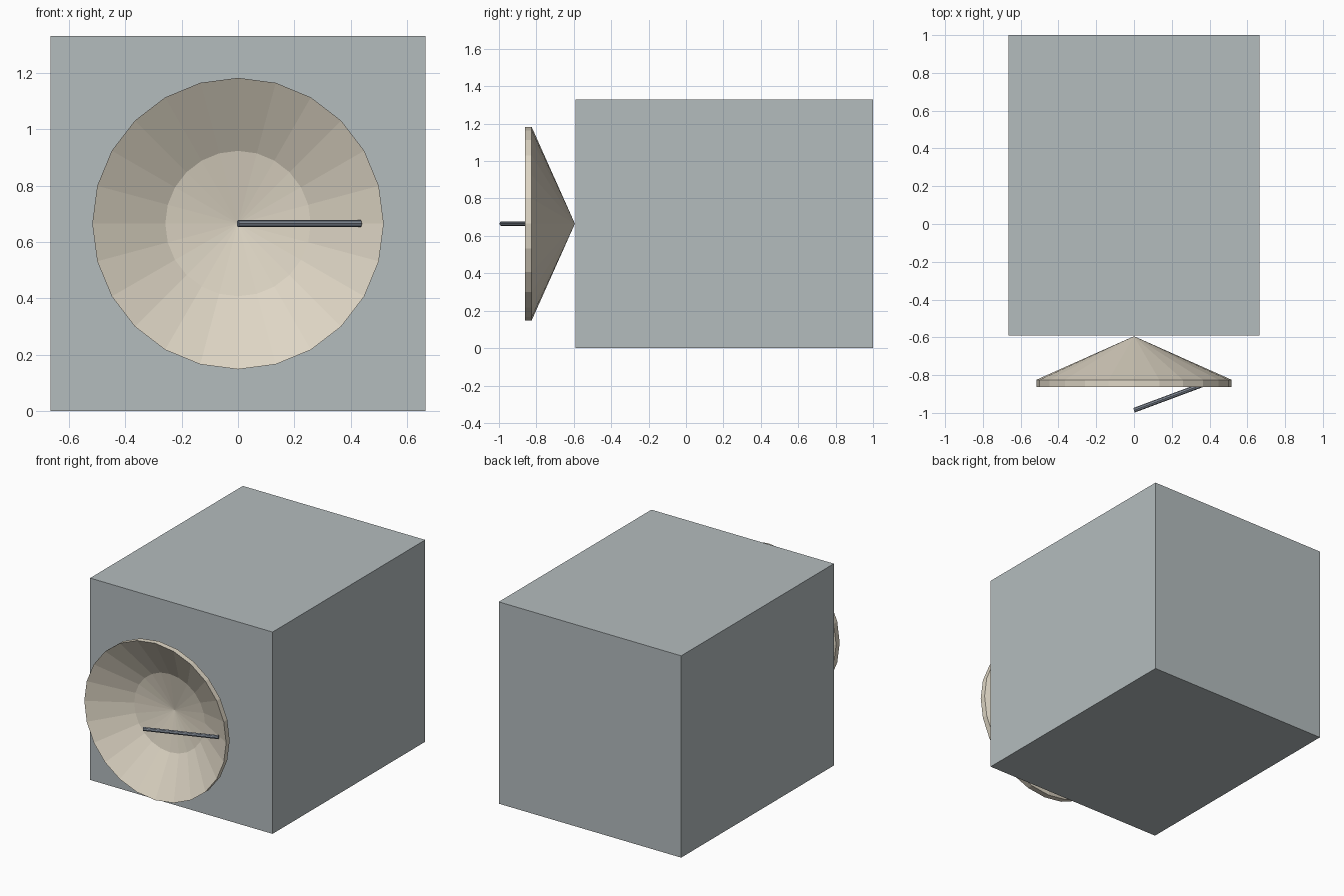
import bpy, bmesh, math
from mathutils import Vector, Matrix

default = bpy.data.objects.get("Cube")
if default:
    bpy.data.objects.remove(default, do_unlink=True)


def material(name, colour):
    mat = bpy.data.materials.new(name)
    mat.use_nodes = True
    mat.diffuse_color = (*colour, 1)
    mat.node_tree.nodes["Principled BSDF"].inputs["Base Color"].default_value = (*colour, 1)
    return mat


def add_object(name, bm, mat):
    bmesh.ops.recalc_face_normals(bm, faces=bm.faces)
    mesh = bpy.data.meshes.new(name)
    bm.to_mesh(mesh)
    bm.free()
    mesh.materials.append(mat)
    obj = bpy.data.objects.new(name, mesh)
    bpy.context.collection.objects.link(obj)
    return obj


grey = material("pale grey", (0.456, 0.503, 0.515))
cream = material("cream", (0.73, 0.67, 0.555))
steel = material("blue steel", (0.22, 0.25, 0.30))

WIDTH = 1.33
CENTRE_Z = WIDTH / 2
FRONT, BACK = -0.59, 1.0

# Plain box body
bm = bmesh.new()
bmesh.ops.create_cube(bm, size=1)
bmesh.ops.scale(bm, vec=(WIDTH, BACK - FRONT, WIDTH), verts=bm.verts)
bmesh.ops.translate(bm, vec=(0, (FRONT + BACK) / 2, CENTRE_Z), verts=bm.verts)
add_object("body_box", bm, grey)

# Faceted dish: closed profile of (radius, y) spun about the y axis,
# from the inner centre over the rim to the tip of the back cone
profile = [(0, -0.66), (0.258, -0.712), (0.517, -0.862), (0.517, -0.825), (0, -0.594)]
bm = bmesh.new()
points = [bm.verts.new((r, y, CENTRE_Z)) for r, y in profile]
edges = [bm.edges.new(pair) for pair in zip(points, points[1:])]
bmesh.ops.spin(bm, geom=points + edges, cent=(0, 0, CENTRE_Z), axis=(0, 1, 0),
               angle=math.tau, steps=24, use_duplicate=False)
bmesh.ops.remove_doubles(bm, verts=bm.verts, dist=0.0005)
add_object("dish", bm, cream)

# Thin feed rod slanting from the dish wall to a tip in front of its centre
start = Vector((0.0, -0.986, CENTRE_Z))
end = Vector((0.435, -0.824, CENTRE_Z))
axis = end - start
bm = bmesh.new()
bmesh.ops.create_cone(bm, cap_ends=True, segments=8, radius1=0.0125, radius2=0.0125,
                      depth=axis.length)
turn = axis.to_track_quat("Z", "Y").to_matrix().to_4x4()
bmesh.ops.transform(bm, matrix=Matrix.Translation((start + end) / 2) @ turn, verts=bm.verts)
add_object("feed_rod", bm, steel)
